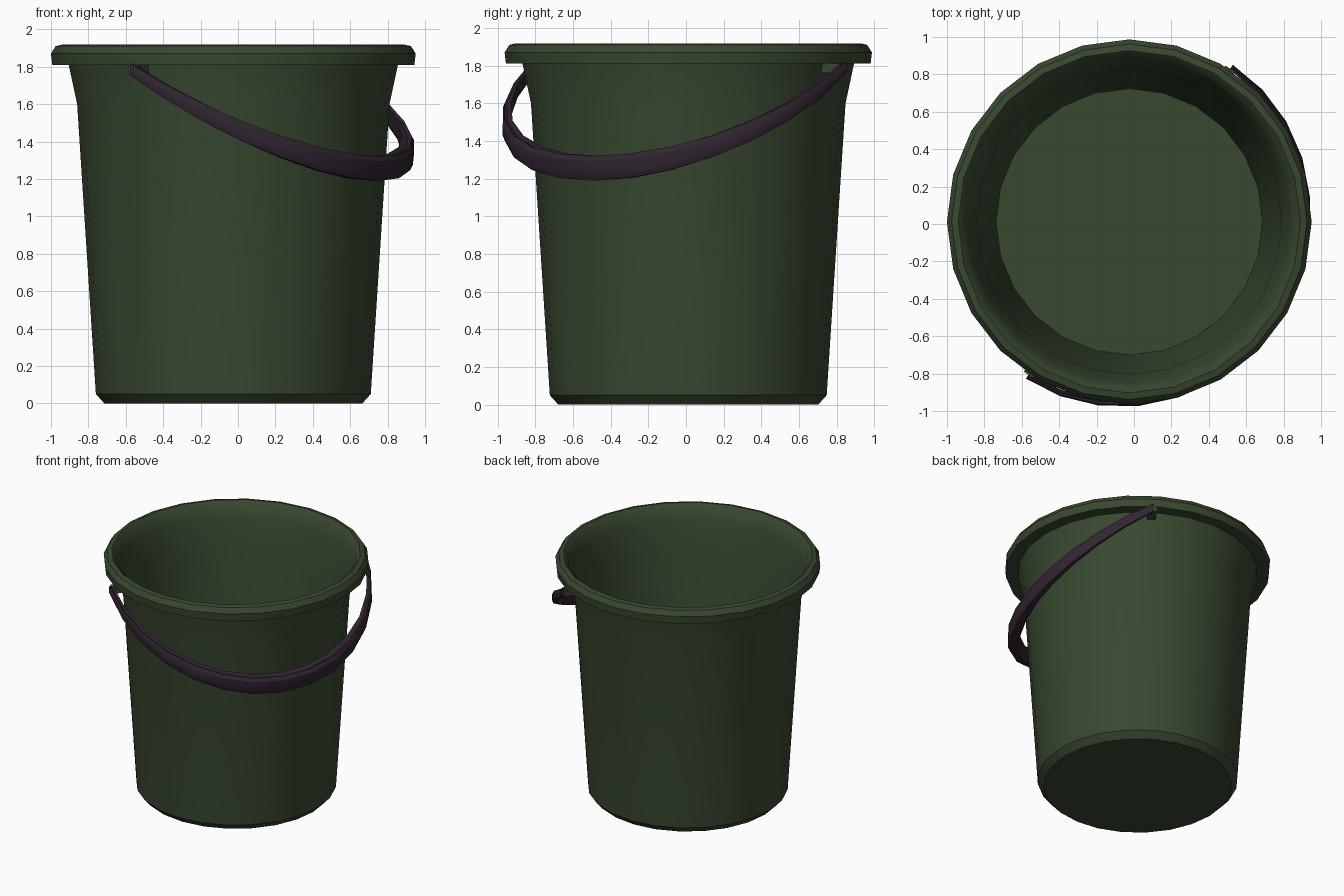
import bpy, bmesh, math
from mathutils import Vector

if "Cube" in bpy.data.objects:
    bpy.data.objects.remove(bpy.data.objects["Cube"])

CX, CY = -0.025, 0.012          # bucket axis
SIDES = 24


def material(name, rgb):
    m = bpy.data.materials.new(name)
    m.diffuse_color = (*rgb, 1)
    m.use_nodes = True
    m.node_tree.nodes["Principled BSDF"].inputs["Base Color"].default_value = m.diffuse_color
    return m


green = material("dark green plastic", (0.040, 0.066, 0.030))
plum = material("dark plum plastic", (0.030, 0.018, 0.030))


def finish(bm, name, mat, angle):
    bmesh.ops.recalc_face_normals(bm, faces=bm.faces)
    me = bpy.data.meshes.new(name)
    bm.to_mesh(me)
    bm.free()
    me.materials.append(mat)
    ob = bpy.data.objects.new(name, me)
    bpy.context.collection.objects.link(ob)
    bpy.ops.object.select_all(action='DESELECT')
    ob.select_set(True)
    bpy.context.view_layer.objects.active = ob
    bpy.ops.object.shade_smooth_by_angle(angle=math.radians(angle))
    return ob


def skin(bm, rings, closed=False):
    """Bridge rings of vertices; cap both ends."""
    n = len(rings[0])
    for r0, r1 in zip(rings, rings[1:]):
        for i in range(n):
            j = (i + 1) % n
            bm.faces.new((r0[i], r0[j], r1[j], r1[i]))
    bm.faces.new(rings[0])
    bm.faces.new(rings[-1])


# Bucket: outer wall, rolled rim, inner wall and floor as one turned profile
profile = [(0.69, 0), (0.735, 0.05), (0.835, 1.6), (0.88, 1.81),
           (0.968, 1.81), (0.975, 1.87), (0.95, 1.91), (0.915, 1.918),
           (0.885, 1.89), (0.86, 1.80), (0.815, 1.6), (0.712, 0.07)]
bm = bmesh.new()
rings = [[bm.verts.new((CX + r * math.cos(math.tau * i / SIDES),
                        CY + r * math.sin(math.tau * i / SIDES), z))
          for i in range(SIDES)] for r, z in profile]
skin(bm, rings)
finish(bm, "bucket", green, 35)

# Handle: hanging half hoop, its pivots along A and its low point towards O
A = Vector((0.55, 0.835, 0)).normalized()
O = Vector((A.y, -A.x, 0))
C = Vector((CX, CY, 0))
section = [(-0.5, -0.3), (-0.3, -0.5), (0.3, -0.5), (0.5, -0.25),
           (0.5, 0.3), (0.3, 0.5), (0.0, 0.42), (-0.5, 0.5)]
bm = bmesh.new()
rings = []
STEPS = 14
for k in range(STEPS + 1):
    t = math.pi * k / STEPS
    s = math.sin(t)
    centre = C + A * (0.99 * math.cos(t)) + O * (0.91 * s)
    centre.z = 1.785 - 0.53 * s
    out = (A * math.cos(t) + O * s).normalized()
    wide = 0.03 + 0.06 * s ** 2
    tall = 0.065 + 0.065 * s
    rings.append([bm.verts.new(centre + out * u * wide + Vector((0, 0, v * tall)))
                  for u, v in section])
skin(bm, rings)
finish(bm, "handle", plum, 30)

# Pivot lugs under the rim, holding the handle ends
for side, label in ((1, "back"), (-1, "front")):
    bm = bmesh.new()
    bmesh.ops.create_cube(bm, size=1)
    for v in bm.verts:
        p = v.co.copy()
        v.co = C + A * side * (0.92 + p.x * 0.12) + O * (p.y * 0.06)
        v.co.z = 1.785 + p.z * 0.05
    finish(bm, label + "_lug", green, 30)
